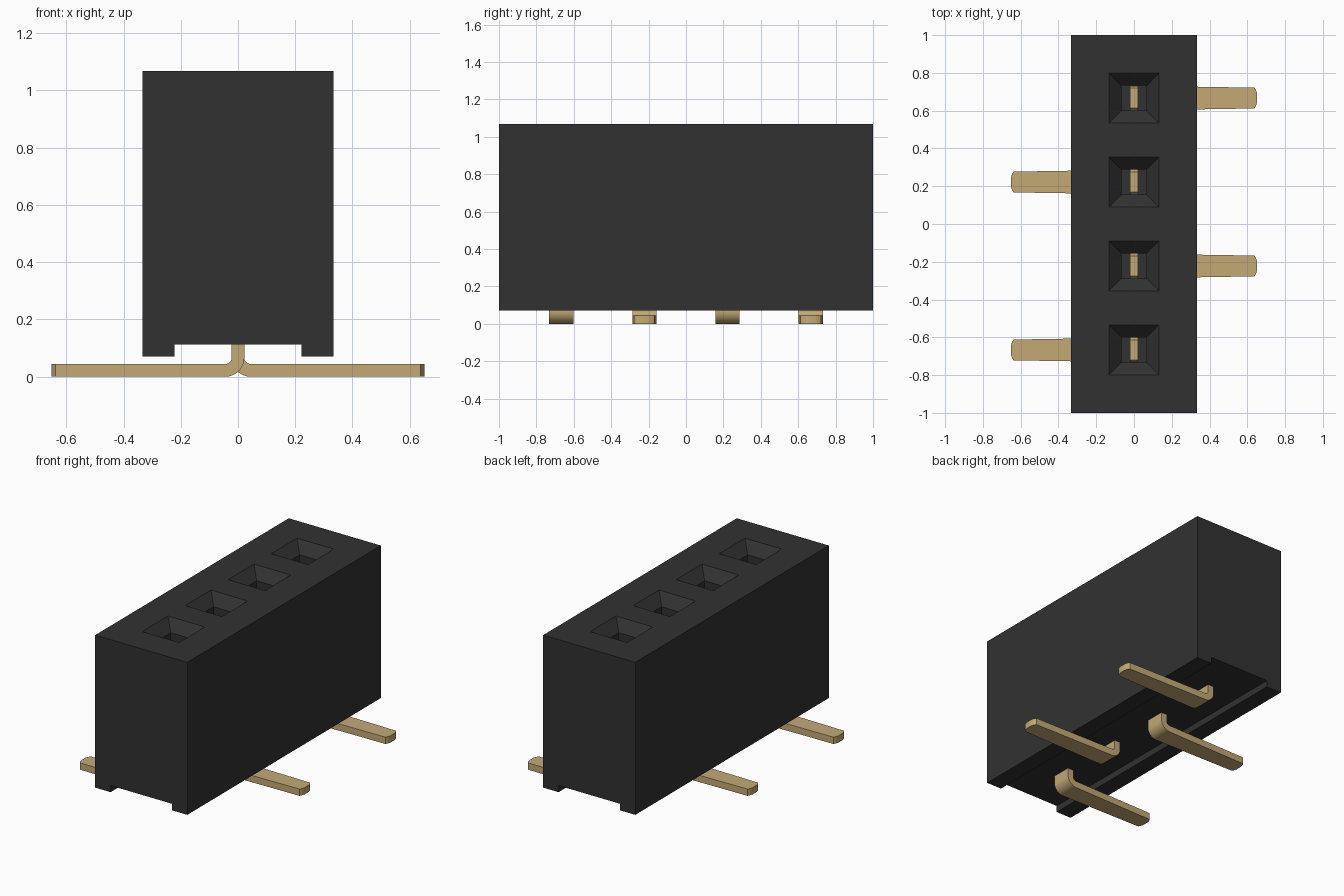
import bpy, bmesh, math

cube = bpy.data.objects.get("Cube")
if cube:
    bpy.data.objects.remove(cube, do_unlink=True)


def material(name, rgb):
    m = bpy.data.materials.new(name)
    m.use_nodes = True
    m.diffuse_color = (*rgb, 1)
    m.node_tree.nodes["Principled BSDF"].inputs["Base Color"].default_value = (*rgb, 1)
    return m


BLACK = material("black_plastic", (0.031, 0.031, 0.031))
GOLD = material("gold_metal", (0.55, 0.40, 0.18))


def loft(bm, rings):
    """Skin a chain of equal-sized closed rings and cap both ends."""
    loops = [[bm.verts.new(p) for p in ring] for ring in rings]
    n = len(loops[0])
    for a, b in zip(loops, loops[1:]):
        for i in range(n):
            j = (i + 1) % n
            bm.faces.new((a[i], a[j], b[j], b[i]))
    bm.faces.new(loops[0][::-1])
    bm.faces.new(loops[-1])


def finish(bm, name, mat):
    bmesh.ops.recalc_face_normals(bm, faces=bm.faces)
    mesh = bpy.data.meshes.new(name)
    bm.to_mesh(mesh)
    bm.free()
    mesh.materials.append(mat)
    ob = bpy.data.objects.new(name, mesh)
    bpy.context.collection.objects.link(ob)
    return ob


def select_only(ob):
    bpy.ops.object.select_all(action='DESELECT')
    ob.select_set(True)
    bpy.context.view_layer.objects.active = ob


PITCH = 0.4445
PIN_Y = [(i - 1.5) * PITCH for i in range(4)]
TOP, BASE, CHANNEL = 1.068, 0.07, 0.113

# Housing: block with a shallow channel along its underside
profile = [(-0.333, BASE), (-0.222, BASE), (-0.222, CHANNEL), (0.222, CHANNEL),
           (0.222, BASE), (0.333, BASE), (0.333, TOP), (-0.333, TOP)]
bm = bmesh.new()
loft(bm, [[(x, y, z) for x, z in profile] for y in (-1, 1)])
housing = finish(bm, "housing", BLACK)

# Sockets: square holes with a sloped lead-in, cut from above
bm = bmesh.new()
for y in PIN_Y:
    steps = [(0.25, 0.067), (TOP - 0.066, 0.067), (TOP + 0.05, 0.183)]
    loft(bm, [[(-r, y - r, z), (r, y - r, z), (r, y + r, z), (-r, y + r, z)]
              for z, r in steps])
cutter = finish(bm, "socket_cutter", BLACK)
cutter.hide_render = True
cut = housing.modifiers.new("sockets", 'BOOLEAN')
cut.object = cutter
cut.solver = 'EXACT'
select_only(housing)
bpy.ops.object.modifier_apply(modifier=cut.name)
bpy.data.objects.remove(cutter, do_unlink=True)

# Pins: flat strip, upright in the socket, bent out to a tapered foot
H = 0.0222          # half thickness
R = 0.044           # centreline bend radius


def pin(name, y, side):
    # Each station: centre x, centre z, normal angle, half width
    stations = [(0, 0.76, 0, 0.052), (0, 0.74, 0, 0.065)]
    for i in range(9):
        a = math.pi / 2 * i / 8
        stations.append((R - R * math.cos(a), H + R - R * math.sin(a), a, 0.065))
    stations += [(0.33, H, math.pi / 2, 0.060), (0.638, H, math.pi / 2, 0.055),
                 (0.646, H, math.pi / 2, 0.042), (0.652, H, math.pi / 2, 0.022)]
    rings = []
    for x, z, a, w in stations:
        nx, nz = math.cos(a) * H, math.sin(a) * H
        rings.append([(side * (x + s * nx), y + t * w, z + s * nz)
                      for s, t in ((-1, -1), (1, -1), (1, 1), (-1, 1))])
    bm = bmesh.new()
    loft(bm, rings)
    ob = finish(bm, name, GOLD)
    select_only(ob)
    bpy.ops.object.shade_smooth_by_angle(angle=math.radians(25))


for i, y in enumerate(PIN_Y):
    pin(f"pin_{i + 1}", y, -1 if i % 2 == 0 else 1)
